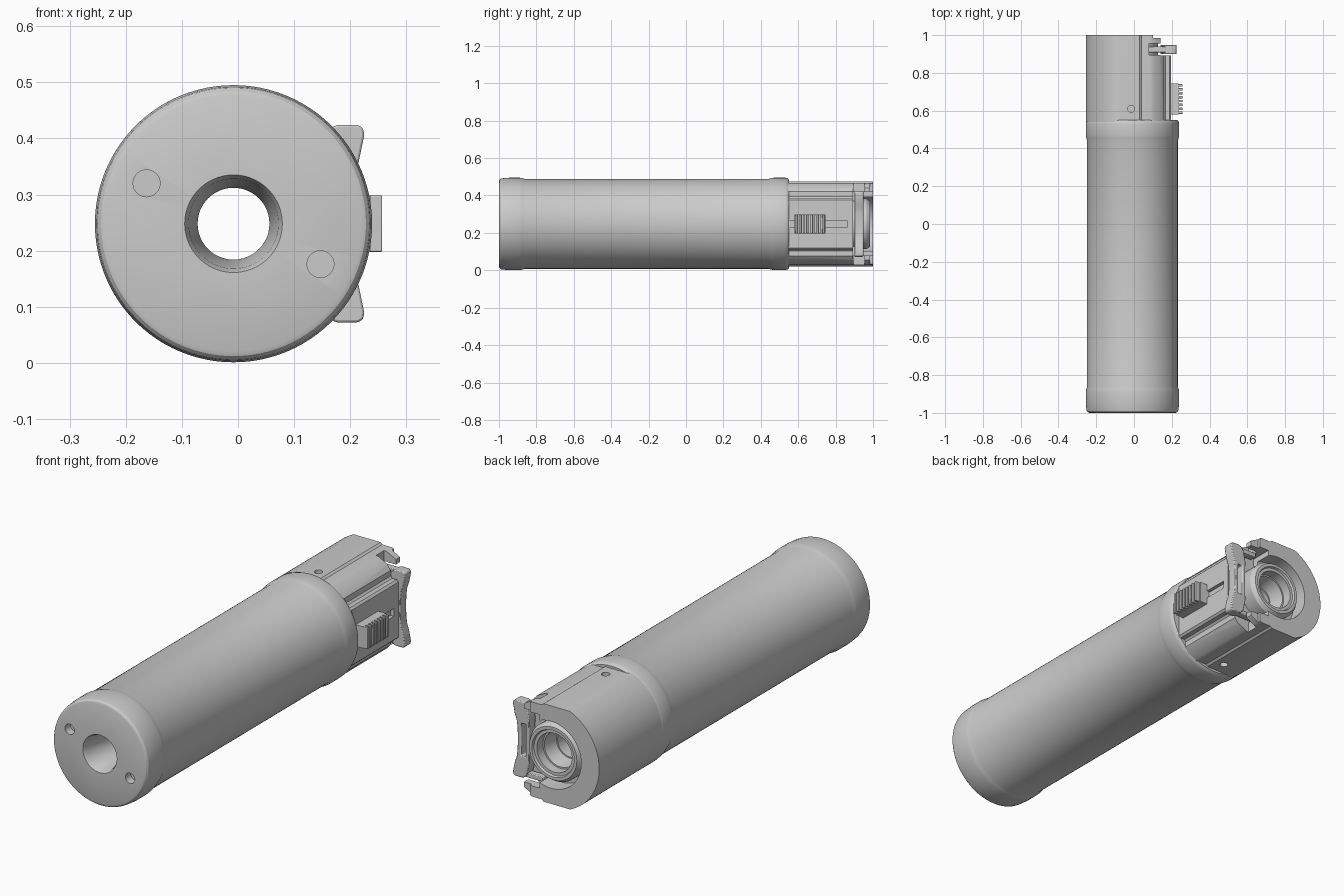
import bpy, bmesh
from math import pi, sin, cos, sqrt, asin

if "Cube" in bpy.data.objects:
    bpy.data.objects.remove(bpy.data.objects["Cube"])

CX, CZ = -0.008, 0.248      # tube axis


def finish(name, bm, angle=0.5):
    bmesh.ops.recalc_face_normals(bm, faces=bm.faces)
    me = bpy.data.meshes.new(name)
    bm.to_mesh(me)
    bm.free()
    ob = bpy.data.objects.new(name, me)
    bpy.context.collection.objects.link(ob)
    smooth(ob, angle)
    return ob


def smooth(ob, angle=0.5):
    bpy.ops.object.select_all(action='DESELECT')
    ob.select_set(True)
    bpy.context.view_layer.objects.active = ob
    bpy.ops.object.shade_smooth_by_angle(angle=angle)


def lathe(name, prof, n=96, cx=CX, cz=CZ):
    """Closed (radius, y) profile turned around the y axis."""
    bm = bmesh.new()
    rings = [[bm.verts.new((cx + r * cos(2 * pi * i / n), y, cz + r * sin(2 * pi * i / n)))
              for i in range(n)] for r, y in prof]
    for k, a in enumerate(rings):
        b = rings[(k + 1) % len(rings)]
        for i in range(n):
            j = (i + 1) % n
            bm.faces.new((a[i], a[j], b[j], b[i]))
    return finish(name, bm)


def prism(name, pts, y0, y1):
    """Closed (x, z) outline extruded along y."""
    bm = bmesh.new()
    a = [bm.verts.new((x, y0, z)) for x, z in pts]
    b = [bm.verts.new((x, y1, z)) for x, z in pts]
    bm.faces.new(a)
    bm.faces.new(b[::-1])
    for i in range(len(pts)):
        j = (i + 1) % len(pts)
        bm.faces.new((a[i], b[i], b[j], a[j]))
    return finish(name, bm)


def box(name, x0, x1, y0, y1, z0, z1):
    return prism(name, [(x0, z0), (x1, z0), (x1, z1), (x0, z1)], y0, y1)


def disc(name, x, z, r, y0, y1, n=48):
    pts = [(x + r * cos(2 * pi * i / n), z + r * sin(2 * pi * i / n)) for i in range(n)]
    return prism(name, pts, y0, y1)


def cut(ob, cutters):
    for c in cutters:
        m = ob.modifiers.new("cut", 'BOOLEAN')
        m.operation, m.object, m.solver = 'DIFFERENCE', c, 'EXACT'
        bpy.context.view_layer.objects.active = ob
        bpy.ops.object.modifier_apply(modifier=m.name)
        bpy.data.objects.remove(c)
    smooth(ob)


def bevel(ob, w):
    m = ob.modifiers.new("bevel", 'BEVEL')
    m.width, m.segments, m.limit_method = w, 2, 'ANGLE'


# Main tube with slightly swollen ends and a tapered bore
tube = lathe("main_tube", [
    (0.087, -1.0), (0.228, -1.0), (0.236, -0.997), (0.242, -0.99), (0.244, -0.98),
    (0.247, -0.945), (0.247, -0.89), (0.2445, -0.875), (0.24, -0.86),
    (0.24, 0.44), (0.2445, 0.455), (0.247, 0.47), (0.247, 0.53), (0.244, 0.543),
    (0.238, 0.55), (0.064, 0.55), (0.064, -0.85), (0.08, -0.985)])
cut(tube, [disc("pin_hole", x, z, 0.024, -1.05, -0.96, 32)
           for x, z in ((-0.163, 0.32), (0.147, 0.176))])

# Rear housing: round on the left, flats on top, bottom and right, stepped corners
R, FLAT = 0.247, 0.227
a0 = asin(FLAT / R)
upper = [(0.197, 0.0), (0.197, 0.128), (0.188, 0.137), (0.166, 0.137), (0.158, 0.146),
         (0.158, 0.172), (0.138, 0.195), (0.102, 0.214), (0.09, 0.219),
         (0.04, 0.219), (0.03, FLAT)]
upper += [(CX + R * cos(a), R * sin(a))
          for a in (pi - a0 + a0 * i / 24 for i in range(25))]
outline = [(x, CZ + z) for x, z in upper]
outline += [(x, CZ - z) for x, z in upper[-2:0:-1]]
housing = prism("rear_housing", outline, 0.54, 1.0)
cut(housing, [
    disc("bore", CX, CZ, 0.064, 0.5, 1.1),
    disc("wide_bore", CX, CZ, 0.09, 0.86, 1.1),
    disc("pocket", CX, CZ, 0.155, 0.925, 1.1, 64),
    box("plate_slot", 0.08, 0.4, 0.895, 0.955, -0.1, 0.6),
    box("side_opening", 0.05, 0.4, 0.894, 1.1, CZ - 0.17, CZ + 0.17),
    box("rear_trim", 0.14, 0.4, 0.893, 1.1, -0.1, 0.6),
    box("hook_trim", 0.1, 0.4, 0.985, 1.1, -0.1, 0.6),
    box("slider_track", 0.18, 0.3, 0.5, 0.86, CZ - 0.018, CZ + 0.018)])

# Small cross-pin holes, top and bottom
pins = []
for z in (0.045, 0.451):
    bpy.ops.mesh.primitive_cylinder_add(vertices=24, radius=0.018, depth=0.07,
                                        location=(-0.015, 0.61, z))
    pins.append(bpy.context.object)
cut(housing, pins)

# Collar nested in the rear pocket, with an inner sleeve
lathe("rear_collar", [(0.09, 0.88), (0.135, 0.88), (0.135, 0.965), (0.122, 0.985),
                      (0.108, 0.985), (0.104, 0.975), (0.09, 0.975)], 64)
lathe("inner_sleeve", [(0.066, 0.84), (0.0905, 0.84), (0.0905, 0.93), (0.083, 0.93)], 64)

# Bow-tie latch plate with a window
half = [(0.2, 0.0), (0.201, 0.05), (0.206, 0.085), (0.215, 0.11), (0.225, 0.158),
        (0.223, 0.17), (0.214, 0.176), (0.178, 0.176), (0.166, 0.172), (0.152, 0.155),
        (0.14, 0.1), (0.142, 0.0)]
plate = prism("latch_plate", [(x, CZ + z) for x, z in half]
              + [(x, CZ - z) for x, z in half[-2:0:-1]], 0.9, 0.948)
cut(plate, [box("window", 0.158, 0.182, 0.8, 1.0, CZ - 0.075, CZ + 0.075)])
bevel(plate, 0.004)

# Arms that guide the plate into the housing
for side, s in (("upper", 1), ("lower", -1)):
    z = sorted((CZ + s * 0.15, CZ + s * 0.172))
    bevel(box(side + "_plate_arm", 0.075, 0.175, 0.908, 0.94, *z), 0.003)

# Ribbed thumb slider
box("slider_base", 0.185, 0.236, 0.58, 0.745, CZ - 0.05, CZ + 0.05)
ribs = 8
pitch = 0.165 / ribs
for i in range(ribs):
    y = 0.58 + i * pitch
    rib = box("slider_rib_%d" % (i + 1), 0.23, 0.257, y + 0.003, y + pitch - 0.005,
              CZ - 0.05, CZ + 0.05)
    bevel(rib, 0.002)
